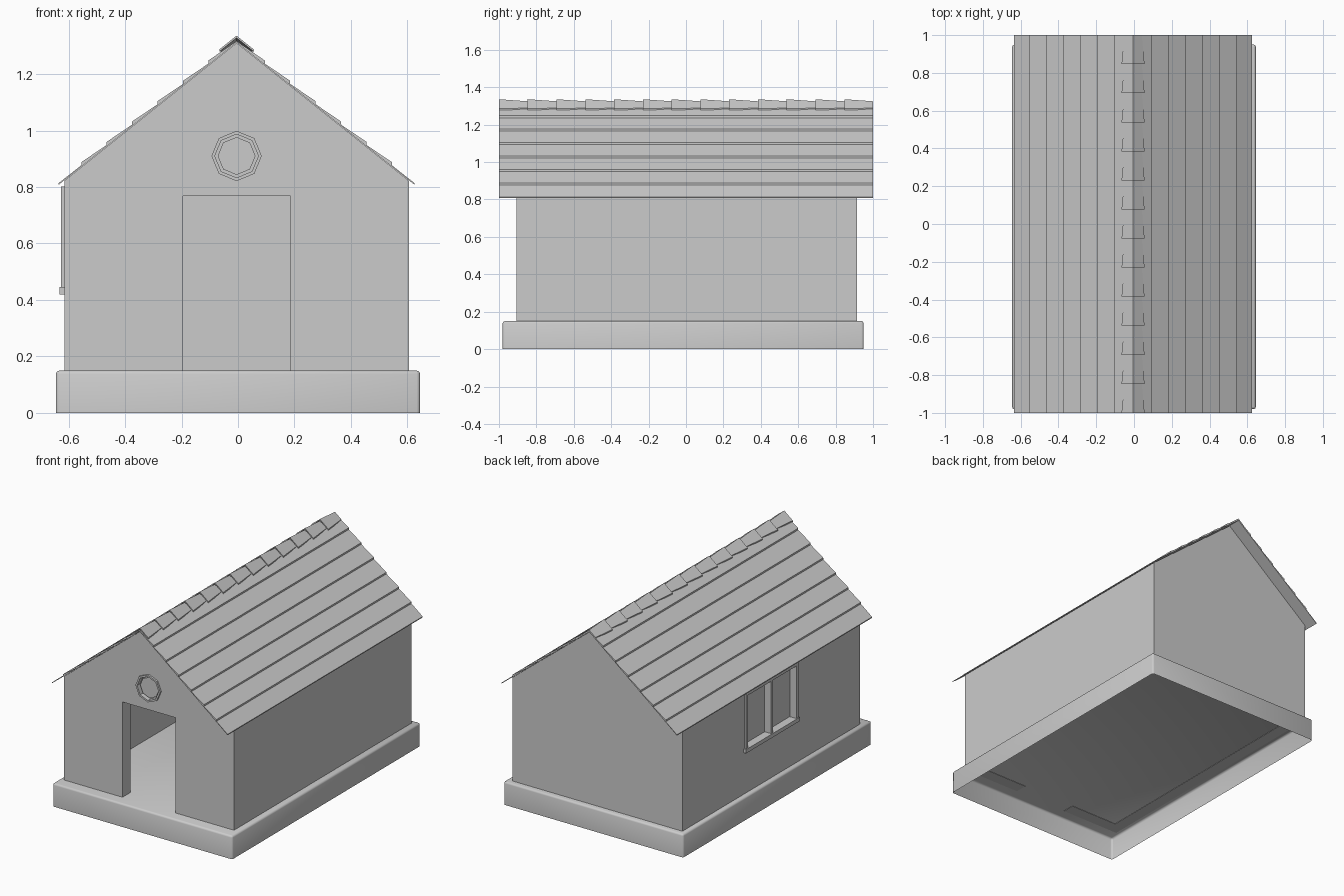
import bpy, bmesh, math
from mathutils import Vector

if "Cube" in bpy.data.objects:
    bpy.data.objects.remove(bpy.data.objects["Cube"])

CX = -0.005          # house centre line
SLOPE = 0.8          # roof pitch
RIDGE = 1.312        # underside of roof at the ridge


def finish(bm, name):
    bmesh.ops.recalc_face_normals(bm, faces=bm.faces)
    me = bpy.data.meshes.new(name)
    bm.to_mesh(me)
    bm.free()
    ob = bpy.data.objects.new(name, me)
    bpy.context.collection.objects.link(ob)
    return ob


def extrude(name, pts, a, b, axis='y'):
    """Extrude a 2D outline from a to b along y (x,z outline) or x (y,z outline)."""
    bm = bmesh.new()
    place = (lambda p, t: (p[0], t, p[1])) if axis == 'y' else (lambda p, t: (t, p[0], p[1]))
    ends = [[bm.verts.new(place(p, t)) for p in pts] for t in (a, b)]
    bm.faces.new(ends[0])
    bm.faces.new(ends[1])
    n = len(pts)
    for i in range(n):
        j = (i + 1) % n
        bm.faces.new((ends[0][i], ends[0][j], ends[1][j], ends[1][i]))
    return finish(bm, name)


def box(name, x0, x1, y0, y1, z0, z1):
    return extrude(name, [(x0, z0), (x1, z0), (x1, z1), (x0, z1)], y0, y1)


def octagon(r, cz=0.91):
    return [(CX + r * math.sin(i * math.pi / 4), cz + r * math.cos(i * math.pi / 4))
            for i in range(8)]


def cut(ob, cutter):
    m = ob.modifiers.new("cut", 'BOOLEAN')
    m.operation = 'DIFFERENCE'
    m.solver = 'EXACT'
    m.object = cutter
    bpy.context.view_layer.objects.active = ob
    bpy.ops.object.modifier_apply(modifier=m.name)
    bpy.data.objects.remove(cutter)


def gable(half, z0, top):
    eave = top - SLOPE * half
    return [(CX - half, z0), (CX + half, z0), (CX + half, eave), (CX, top), (CX - half, eave)]


# plinth: bevelled box, hollow from below
bm = bmesh.new()
bmesh.ops.create_cube(bm, size=1)
for v in bm.verts:
    v.co = Vector((v.co.x * 1.29, v.co.y * 1.93 - 0.015, (v.co.z + 0.5) * 0.15))
bmesh.ops.delete(bm, geom=[f for f in bm.faces if f.normal.z < -0.5], context='FACES')
bmesh.ops.bevel(bm, geom=[e for e in bm.edges if not e.is_boundary], offset=0.012,
                segments=2, profile=0.5, affect='EDGES')
plinth = finish(bm, "plinth")
for o in bpy.context.selected_objects:
    o.select_set(False)
plinth.select_set(True)
bpy.context.view_layer.objects.active = plinth
bpy.ops.object.shade_smooth_by_angle(angle=math.radians(50))

# walls: gabled shell, open to the roof, with doorway and recessed windows
walls = extrude("walls", gable(0.61, 0.148, RIDGE - 0.002), -0.905, 0.915)
cut(walls, extrude("room", gable(0.535, 0.1, RIDGE + 0.1), -0.825, 0.835))
cut(walls, box("doorway", -0.195, 0.186, -1.0, -0.7, 0.1, 0.768))
cut(walls, extrude("round_recess", octagon(0.08), -1.0, -0.885))
WX = CX - 0.61
for y0, y1 in ((-0.235, 0.003), (0.022, 0.26)):
    cut(walls, box("pane_recess", WX - 0.1, WX + 0.035, y0, y1, 0.445, 0.785))

# round window: ring and raised pane
ring = extrude("round_window_frame", octagon(0.089), -0.917, -0.885)
cut(ring, extrude("ring_hole", octagon(0.077), -1.0, -0.8))
extrude("round_window_pane", octagon(0.067), -0.9, -0.88)

# side window: frame bars, mullion and sill
F0, F1 = WX - 0.012, WX + 0.03
box("window_frame_front", F0, F1, -0.255, -0.235, 0.43, 0.8)
box("window_frame_back", F0, F1, 0.26, 0.28, 0.43, 0.8)
box("window_frame_top", F0, F1, -0.255, 0.28, 0.785, 0.802)
box("window_mullion", F0, F1, 0.003, 0.022, 0.44, 0.79)
box("window_sill", F0 - 0.006, F1, -0.262, 0.287, 0.42, 0.445)

# roof: overlapping boards on each slope, saw-tooth profile run along the ridge
edges = [0.0, 0.10, 0.19, 0.28, 0.37, 0.46, 0.55, 0.63]
for side, label in ((-1, "left"), (1, "right")):
    prof = [(0.0, RIDGE), (0.63, RIDGE - SLOPE * 0.63)]
    for i in range(len(edges) - 1, 0, -1):
        lift = 0.006 if i == len(edges) - 1 else 0.016
        prof += [(edges[i], RIDGE - SLOPE * edges[i] + lift),
                 (edges[i - 1], RIDGE - SLOPE * edges[i - 1] + 0.005)]
    extrude("roof_boards_" + label, [(CX + side * d, z) for d, z in prof], -1, 1)

# ridge caps: thirteen tapered folded tiles, wide raised end to the front
bm = bmesh.new()
step = 2 / 13
for k in range(13):
    y0 = -1 + k * step
    rows = []
    for y, w, top in ((y0, 0.061, 1.336), (y0 + step, 0.046, 1.325)):
        rows.append([bm.verts.new((CX + s * w, y, top - SLOPE * w - d)) if s else
                     bm.verts.new((CX, y, top - d))
                     for s, d in ((-1, 0), (0, 0), (1, 0), (1, 0.008), (0, 0.008), (-1, 0.008))])
    a, b = rows
    for i in range(6):
        j = (i + 1) % 6
        bm.faces.new((a[i], a[j], b[j], b[i]))
    for r in rows:
        bm.faces.new((r[0], r[1], r[4], r[5]))
        bm.faces.new((r[1], r[2], r[3], r[4]))
finish(bm, "ridge_caps")
